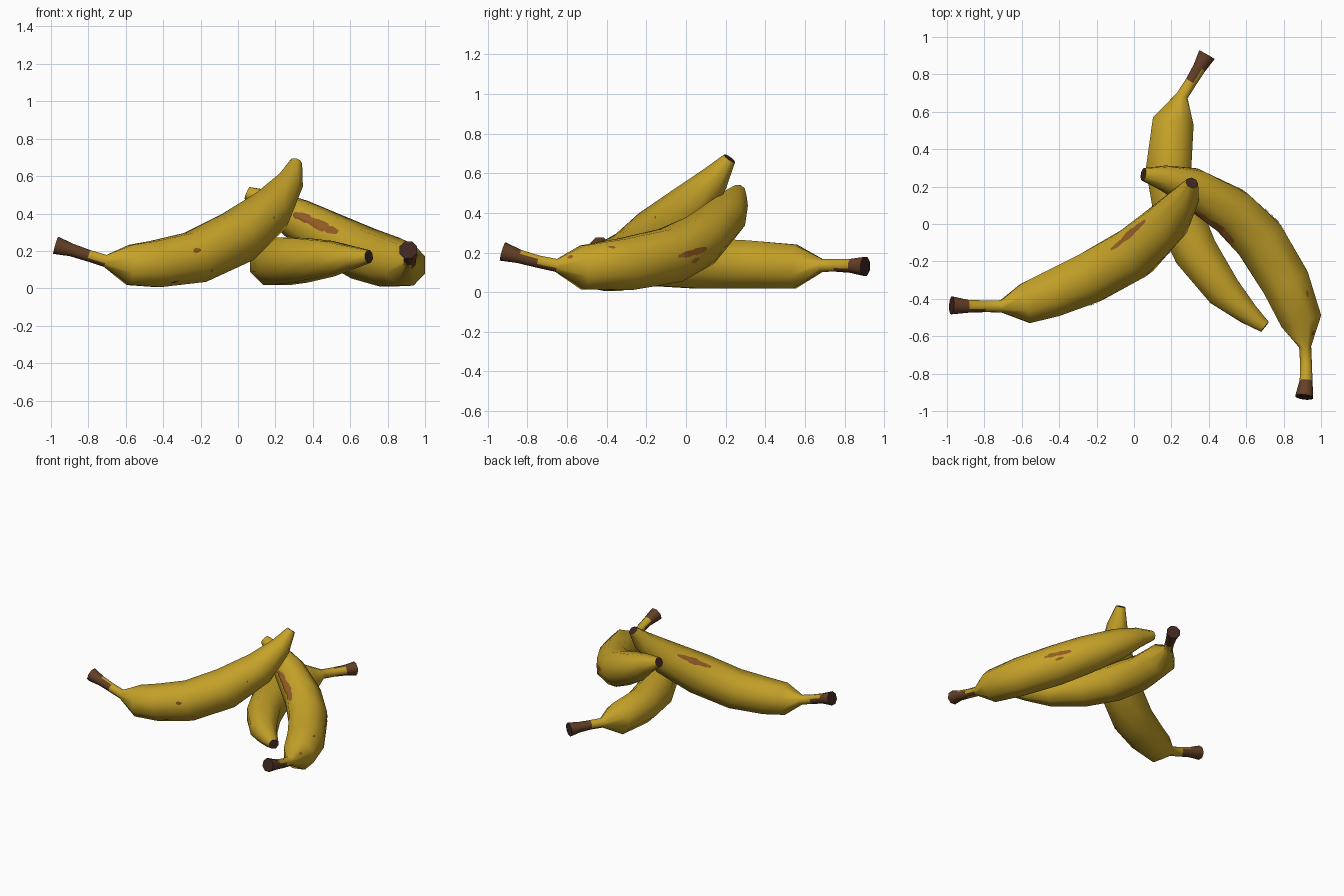
import bpy, bmesh, math, random
from mathutils import Vector
from mathutils.bvhtree import BVHTree

if "Cube" in bpy.data.objects:
    bpy.data.objects.remove(bpy.data.objects["Cube"])

random.seed(4)
SIDES = 8


def material(name, rgb):
    m = bpy.data.materials.new(name)
    m.diffuse_color = (*rgb, 1)
    m.use_nodes = True
    m.node_tree.nodes["Principled BSDF"].inputs["Base Color"].default_value = m.diffuse_color
    return m


YELLOW = material("banana yellow", (0.56, 0.36, 0.022))
BROWN = material("stem brown", (0.125, 0.05, 0.02))
DARK = material("dark tip brown", (0.05, 0.02, 0.015))
BRUISE = material("bruise brown", (0.29, 0.105, 0.018))


def frame(pts, i):
    """Side and up directions of the ring at point i."""
    a, b = pts[max(i - 1, 0)], pts[min(i + 1, len(pts) - 1)]
    t = (b - a).normalized()
    side = t.cross(Vector((0, 0, 1))).normalized()
    return side, side.cross(t)


def banana(name, path, streaky):
    """Loft octagonal rings along the path: stem end first, blossom tip last."""
    pts = [Vector(p[:3]) for p in path]
    bm = bmesh.new()
    rings = []
    for i, p in enumerate(path):
        side, up = frame(pts, i)
        r = p[3] * 1.03
        rings.append([bm.verts.new(pts[i] + r * (math.cos(a) * side + math.sin(a) * up))
                      for a in (2 * math.pi * (k + 0.5) / SIDES for k in range(SIDES))])
    for i in range(len(rings) - 1):
        for k in range(SIDES):
            n = (k + 1) % SIDES
            f = bm.faces.new((rings[i][k], rings[i][n], rings[i + 1][n], rings[i + 1][k]))
            # stem is brown at its end, with brown streaks running to the neck
            if i == 0 or (i == 1 and k not in streaky) or (i == 2 and k == 6):
                f.material_index = 1
    for ring in (rings[0], rings[-1]):
        bm.faces.new(ring).material_index = 2
    # dark collar just before the blossom tip
    bmesh.ops.recalc_face_normals(bm, faces=bm.faces)
    tree = BVHTree.FromBMesh(bm)
    me = bpy.data.meshes.new(name)
    bm.to_mesh(me)
    bm.free()
    for m in (YELLOW, BROWN, DARK):
        me.materials.append(m)
    ob = bpy.data.objects.new(name, me)
    bpy.context.collection.objects.link(ob)
    bpy.context.view_layer.objects.active = ob
    ob.select_set(True)
    bpy.ops.object.shade_smooth_by_angle(angle=math.radians(60))
    ob.select_set(False)
    return tree


def bruise(name, tree, start, end, width, mat=BRUISE):
    """Thin ragged patch laid on the skin between two points."""
    a, b = Vector(start), Vector(end)
    steps = max(4, int((b - a).length / 0.02))
    bm = bmesh.new()
    rows = []
    for i in range(steps + 1):
        u = i / steps
        loc, nor, _, _ = tree.find_nearest(a.lerp(b, u))
        across = nor.cross(b - a).normalized()
        w = width * 0.5 * (math.sin(math.pi * (0.08 + 0.84 * u)) ** 0.5) * random.uniform(0.6, 1.1)
        row = []
        for s in (-1, -0.33, 0.33, 1):
            q, n, _, _ = tree.find_nearest(loc + across * w * s)
            row.append(bm.verts.new(q + n * 0.004))
        rows.append(row)
    for r0, r1 in zip(rows, rows[1:]):
        for k in range(3):
            bm.faces.new((r0[k], r1[k], r1[k + 1], r0[k + 1]))
    bm.normal_update()
    for f in bm.faces:  # face outwards
        if f.normal.dot(tree.find_nearest(f.calc_center_median())[1]) < 0:
            f.normal_flip()
    me = bpy.data.meshes.new(name)
    bm.to_mesh(me)
    bm.free()
    me.materials.append(mat)
    bpy.context.collection.objects.link(bpy.data.objects.new(name, me))


# Paths: x, y, z, radius
left = banana("left_banana", [
    (-0.975, -0.435, 0.23, 0.050), (-0.89, -0.44, 0.205, 0.036), (-0.80, -0.44, 0.175, 0.033),
    (-0.71, -0.44, 0.147, 0.034), (-0.58, -0.425, 0.125, 0.113), (-0.44, -0.375, 0.13, 0.130),
    (-0.23, -0.285, 0.165, 0.143), (0.0, -0.155, 0.275, 0.145), (0.18, 0.01, 0.42, 0.120),
    (0.275, 0.14, 0.565, 0.075), (0.31, 0.22, 0.675, 0.033)], (1, 2))

right = banana("right_banana", [
    (0.91, -0.925, 0.205, 0.050), (0.92, -0.84, 0.18, 0.036), (0.92, -0.75, 0.155, 0.033),
    (0.915, -0.655, 0.135, 0.034), (0.895, -0.52, 0.125, 0.116), (0.81, -0.31, 0.14, 0.137),
    (0.67, -0.08, 0.185, 0.143), (0.52, 0.07, 0.26, 0.133), (0.31, 0.195, 0.375, 0.110),
    (0.165, 0.245, 0.46, 0.070), (0.05, 0.265, 0.51, 0.035)], (0, 1, 2))

back = banana("back_banana", [
    (0.39, 0.905, 0.13, 0.050), (0.35, 0.835, 0.133, 0.037), (0.305, 0.76, 0.135, 0.033),
    (0.257, 0.685, 0.135, 0.034), (0.21, 0.55, 0.13, 0.116), (0.185, 0.30, 0.14, 0.128),
    (0.23, 0.07, 0.145, 0.134), (0.33, -0.15, 0.15, 0.125), (0.48, -0.36, 0.158, 0.100),
    (0.61, -0.48, 0.165, 0.062), (0.70, -0.55, 0.17, 0.035)], (2, 3))

# Bruises and spots on the skin
bruise("left_long_bruise", left, (-0.12, -0.14, 0.36), (0.08, 0.01, 0.45), 0.05)
bruise("right_long_bruise", right, (0.30, 0.08, 0.40), (0.55, -0.07, 0.27), 0.065)
bruise("right_outer_bruise", right, (0.82, -0.03, 0.18), (0.68, 0.11, 0.22), 0.035)
for i, (tree, p, d, w) in enumerate([
        (left, (-0.24, -0.43, 0.20), (0.045, 0, 0.005), 0.03),
        (left, (0.15, -0.12, 0.375), (0.015, 0, 0.0), 0.02),
        (left, (-0.155, -0.36, 0.10), (0.012, 0, 0.01), 0.02),
        (left, (-0.36, -0.42, 0.03), (0.045, 0, 0.0), 0.015),
        (right, (0.93, -0.39, 0.23), (0.0, 0.035, 0.0), 0.02),
        (right, (0.96, -0.60, 0.18), (0.0, 0.03, 0.0), 0.025),
        (right, (0.75, 0.02, 0.15), (-0.03, 0.05, 0.02), 0.03)]):
    bruise(f"skin_spot_{i + 1}", tree, p, Vector(p) + Vector(d), w, DARK if i == 3 else BRUISE)
